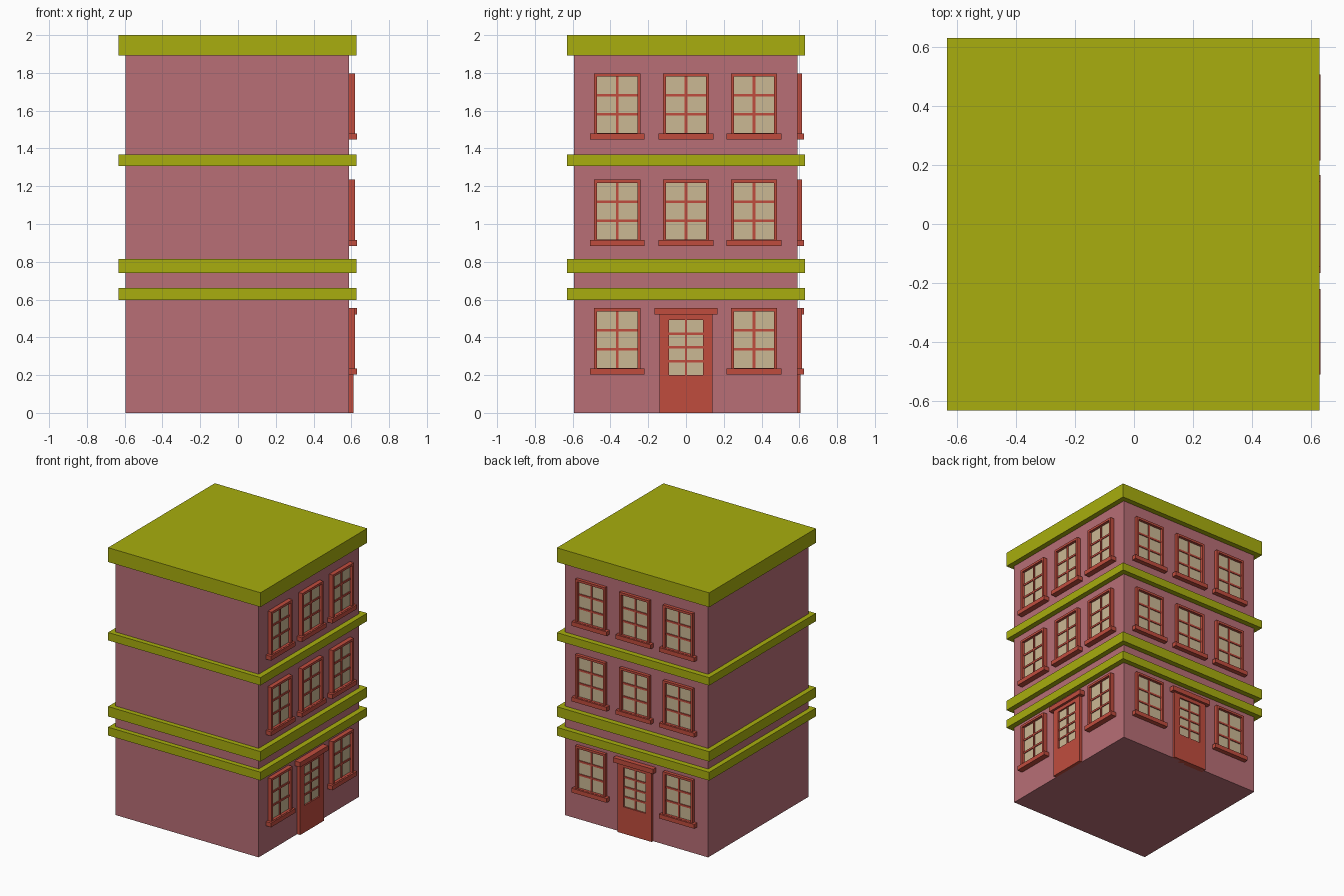
import bpy, bmesh
from mathutils import Matrix, Vector

if "Cube" in bpy.data.objects:
    bpy.data.objects.remove(bpy.data.objects["Cube"])


def material(name, rgb):
    m = bpy.data.materials.new(name)
    m.diffuse_color = (*rgb, 1)
    m.use_nodes = True
    m.node_tree.nodes["Principled BSDF"].inputs["Base Color"].default_value = m.diffuse_color
    return m


WALL = material("dusty_pink", (0.48, 0.156, 0.181))
TRIM = material("olive_yellow", (0.392, 0.423, 0.0044))
FRAME = material("brick_red", (0.527, 0.073, 0.048))
GLASS = material("cream_glass", (0.597, 0.479, 0.296))


def boxes(name, mat, parts, place=lambda p: p):
    """One object from boxes given as (x0, x1, y0, y1, z0, z1)."""
    bm = bmesh.new()
    for x0, x1, y0, y1, z0, z1 in parts:
        a, b = place(Vector((x0, y0, z0))), place(Vector((x1, y1, z1)))
        size = [abs(b[i] - a[i]) for i in range(3)]
        m = Matrix.Translation((a + b) / 2) @ Matrix.Diagonal((*size, 1))
        bmesh.ops.create_cube(bm, size=1, matrix=m)
    mesh = bpy.data.meshes.new(name)
    bm.to_mesh(mesh)
    bm.free()
    mesh.materials.append(mat)
    obj = bpy.data.objects.new(name, mesh)
    bpy.context.collection.objects.link(obj)
    return obj


# Facades: local coordinates are (along the wall, outward distance, height)
def right_side(p):
    return Vector((p.y, p.x, p.z))


def back_side(p):
    return Vector((-p.x, p.y - 0.006, p.z))


def bars(u0, u1, z0, z1, cols, rows, d0, d1, w):
    """Glazing bars dividing an opening into cols x rows panes."""
    out = []
    for i in range(1, cols):
        u = u0 + (u1 - u0) * i / cols
        out.append((u - w / 2, u + w / 2, d0, d1, z0, z1))
    for j in range(1, rows):
        z = z0 + (z1 - z0) * j / rows
        out.append((u0, u1, d0, d1, z - w / 2, z + w / 2))
    return out


def surround(u0, u1, z0, z1, iu0, iu1, iz0, iz1, d0, d1):
    """Four boxes around an opening."""
    return [(u0, iu0, d0, d1, z0, z1), (iu1, u1, d0, d1, z0, z1),
            (iu0, iu1, d0, d1, z0, iz0), (iu0, iu1, d0, d1, iz1, z1)]


IN = 0.57  # depth inside the wall where attached parts begin


def window(tag, place, u, z):
    """Six-pane window, u is its centre and z the sill bottom."""
    h, t, top = 0.123, 0.017, z + 0.351
    inner = (u - h + t, u + h - t, z + 0.034, top - t)
    frame = surround(u - h, u + h, z + 0.01, top, *inner, IN, 0.619)
    frame += bars(*inner, 2, 3, IN, 0.605, 0.014)
    boxes("window_frame_" + tag, FRAME, frame, place)
    boxes("window_sill_" + tag, FRAME,
          [(u - 0.145, u + 0.145, IN, 0.63, z, z + 0.032)], place)
    boxes("window_glass_" + tag, GLASS,
          [(inner[0], inner[1], IN, 0.599, inner[2], inner[3])], place)


def door(tag, place):
    """Glazed door with a lintel."""
    inner = (-0.09, 0.09, 0.2, 0.493)
    leaf = surround(-0.14, 0.14, 0, 0.525, *inner, IN, 0.612)
    leaf += bars(*inner, 2, 4, IN, 0.607, 0.013)
    boxes("door_" + tag, FRAME, leaf, place)
    boxes("door_lintel_" + tag, FRAME,
          [(-0.166, 0.166, IN, 0.63, 0.52, 0.556)], place)
    boxes("door_glass_" + tag, GLASS,
          [(inner[0], inner[1], IN, 0.601, inner[2], inner[3])], place)


# Main block
boxes("walls", WALL, [(-0.595, 0.587, -0.594, 0.589, 0, 1.95)])

# Projecting bands and flat roof
for name, z0, z1 in (("lower_band", 0.598, 0.66), ("shop_band", 0.74, 0.814),
                     ("upper_band", 1.308, 1.367), ("roof_slab", 1.893, 2.0)):
    boxes(name, TRIM, [(-0.632, 0.627, -0.63, 0.629, z0, z1)])

# Windows and door on both decorated sides
for side, place in (("right", right_side), ("back", back_side)):
    for level, z in enumerate((0.203, 0.884, 1.447)):
        for col, u in enumerate((-0.364, 0.0, 0.36)):
            if level or col != 1:
                window(f"{side}_{level}_{col}", place, u, z)
    door(side, place)
